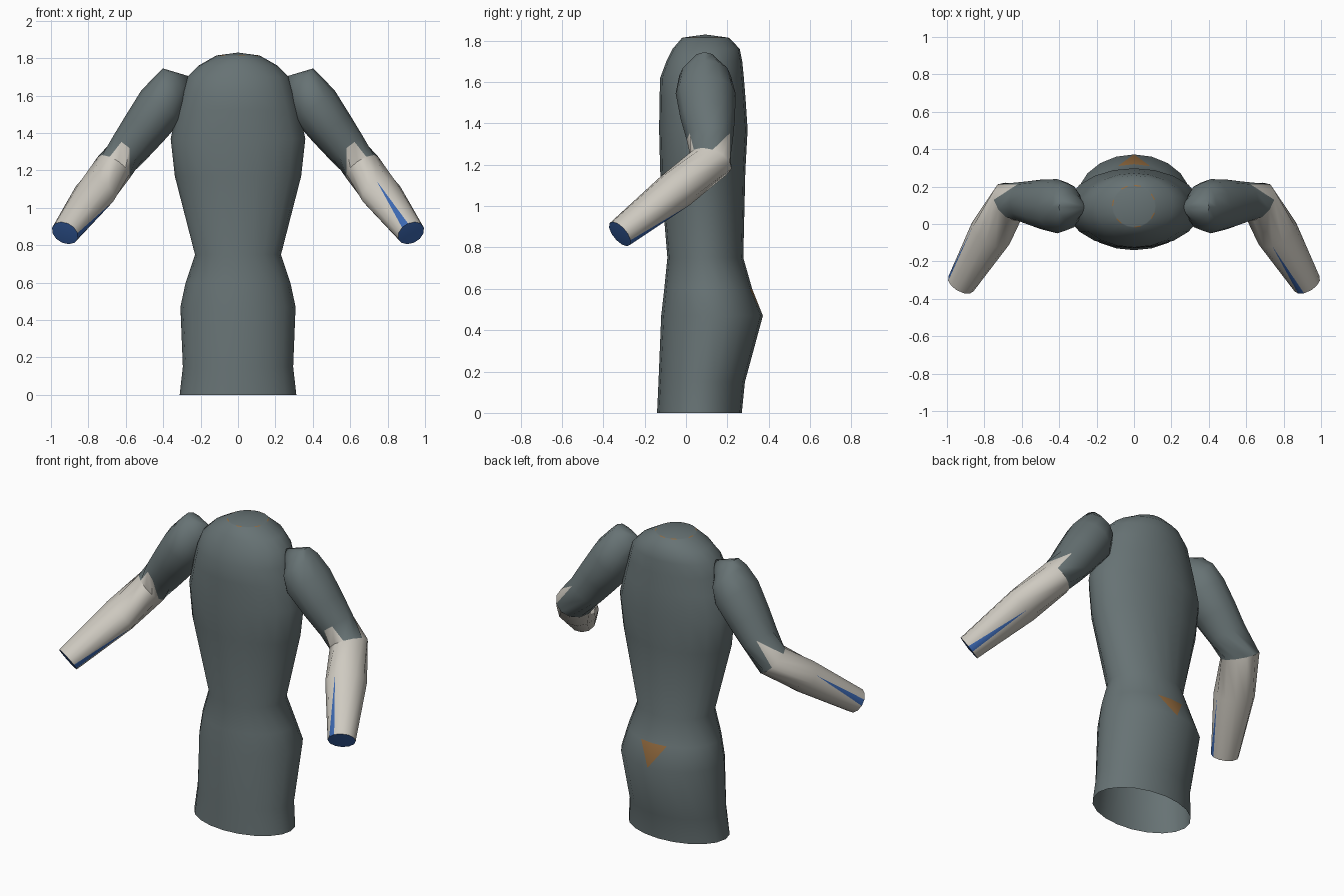
import bpy, bmesh, math
from mathutils import Vector

if "Cube" in bpy.data.objects:
    bpy.data.objects.remove(bpy.data.objects["Cube"])


def material(name, rgb):
    m = bpy.data.materials.new(name)
    m.diffuse_color = (*rgb, 1)
    m.use_nodes = True
    m.node_tree.nodes["Principled BSDF"].inputs["Base Color"].default_value = m.diffuse_color
    return m


GREY, BEIGE, BLUE, BROWN = range(4)
MATS = [material("slate_grey", (0.135, 0.17, 0.175)),
        material("warm_beige", (0.62, 0.59, 0.53)),
        material("royal_blue", (0.045, 0.14, 0.45)),
        material("tan_brown", (0.30, 0.15, 0.05))]


def loft(name, rings, bands, tips={}, quads={}, start=None, end=None):
    """Skin rings; tips splits a quad into a coloured triangle pointing at one
    vertex of the earlier ring; start and end are (pole, colour) caps."""
    bm = bmesh.new()
    vs = [[bm.verts.new(p) for p in r] for r in rings]
    n = len(vs[0])

    def face(verts, mat):
        bm.faces.new(verts).material_index = mat

    for i, base in enumerate(bands):
        a, b = vs[i], vs[i + 1]
        for j in range(n):
            k = (j + 1) % n
            if (i, j) in tips:
                tip, mat = tips[i, j]
                face((a[tip], b[k], b[j]), mat)
                other = b[k] if tip == j else b[j]
                face((a[j], a[k], other), base)
            else:
                face((a[j], a[k], b[k], b[j]), quads.get((i, j), base))
    for ring, cap in ((vs[0], start), (vs[-1], end)):
        if cap:
            pole = bm.verts.new(cap[0])
            for j in range(n):
                face((ring[j], ring[(j + 1) % n], pole), cap[1])
    bmesh.ops.recalc_face_normals(bm, faces=bm.faces)
    me = bpy.data.meshes.new(name)
    bm.to_mesh(me)
    bm.free()
    for m in MATS:
        me.materials.append(m)
    ob = bpy.data.objects.new(name, me)
    bpy.context.collection.objects.link(ob)
    bpy.ops.object.select_all(action='DESELECT')
    ob.select_set(True)
    bpy.context.view_layer.objects.active = ob
    bpy.ops.object.shade_smooth_by_angle(angle=math.radians(40))
    return ob


# Torso: height, half width, front y, back y; open at the hem
N = 20
profile = [(0, .312, -.14, .27), (.15, .295, -.133, .285), (.47, .308, -.12, .372),
           (.6, .28, -.105, .32), (.75, .23, -.09, .277), (1.17, .338, -.125, .287),
           (1.37, .36, -.13, .298), (1.52, .325, -.128, .288), (1.62, .298, -.125, .28),
           (1.70, .272, -.095, .272), (1.76, .212, -.065, .26),
           (1.813, .118, -.02, .21), (1.815, .112, -.014, .204)]
rings = []
for z, rx, front, back in profile:
    cy, ry = (front + back) / 2, (back - front) / 2
    rings.append([(rx * math.sin(t), cy + ry * math.cos(t), z)
                  for t in (2 * math.pi * j / N for j in range(N))])
last = len(profile) - 2
loft("torso", rings, [GREY] * (last + 1),
     tips={(2, 0): (0, BROWN), (2, N - 1): (0, BROWN)},      # tail patch
     quads={(last, j): BROWN for j in range(0, N, 3)},       # neck dashes
     start=None, end=((0, .093, 1.83), GREY))

# Arm rings: centre, axis direction, radius across, radius up
S = 12
UP, FORE = (.6, 0, -.8), (.418, -.71, -.568)
arm = [((.335, .09, 1.67), (.75, 0, -.66), .075, .10),
       ((.36, .092, 1.63), (.68, 0, -.73), .125, .112),
       ((.41, .095, 1.545), UP, .145, .135),
       ((.50, .105, 1.425), UP, .132, .122),
       ((.58, .115, 1.32), UP, .112, .108),
       ((.665, .12, 1.215), (.51, -.355, -.684), .112, .10),
       ((.766, -.05, 1.076), FORE, .116, .097),
       ((.925, -.32, .865), FORE, .078, .072)]


def ring(c, d, r1, r2, side):
    d = Vector(d).normalized()
    e1 = Vector((-d.y, d.x, 0)).normalized()
    e2 = d.cross(e1)
    pts = []
    for j in range(S):
        t = 2 * math.pi * j / S
        p = Vector(c) + e1 * r1 * math.cos(t) + e2 * r2 * math.sin(t)
        pts.append((p.x * side, p.y, p.z))
    return pts


for name, side, stripe, tip in (("right_arm", 1, 4, 4), ("left_arm", -1, 0, 1)):
    # Zigzag cuff at the elbow
    tips = {(4, 4): (5, BEIGE), (4, 6): (6, BEIGE), (4, 0): (1, BEIGE), (4, 1): (1, BEIGE)}
    # Two opposite tapering stripes on the forearm
    for half in (0, 6):
        tips[6, stripe + half] = (tip + half, BLUE)
    loft(name, [ring(*r, side) for r in arm], [GREY] * 5 + [BEIGE] * 2,
         tips=tips, quads={(4, 5): BEIGE},
         start=((.25 * side, .09, 1.70), GREY),
         end=((.927 * side, -.324, .862), BLUE))
